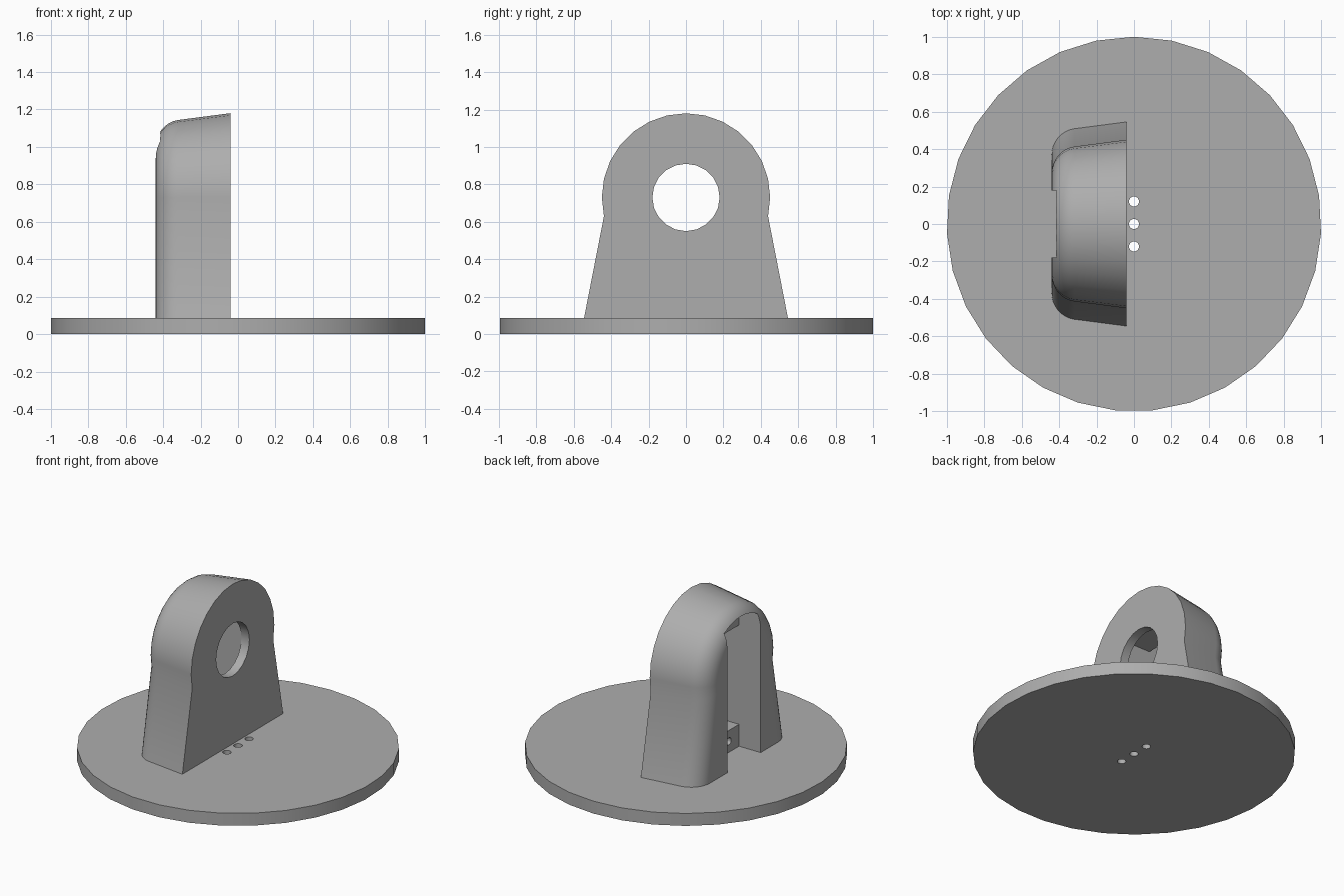
import bpy, bmesh, math
from mathutils import Vector

if "Cube" in bpy.data.objects:
    bpy.data.objects.remove(bpy.data.objects["Cube"])

grey = bpy.data.materials.new("plain grey")
grey.use_nodes = True
colour = (0.42, 0.42, 0.42, 1)
grey.diffuse_color = colour
grey.node_tree.nodes["Principled BSDF"].inputs["Base Color"].default_value = colour


def loft(name, rings):
    """Skin a list of equal-length closed rings and cap both ends."""
    bm = bmesh.new()
    loops = [[bm.verts.new(p) for p in ring] for ring in rings]
    n = len(loops[0])
    for a, b in zip(loops, loops[1:]):
        for i in range(n):
            j = (i + 1) % n
            bm.faces.new((a[i], a[j], b[j], b[i]))
    bm.faces.new(loops[0])
    bm.faces.new(loops[-1])
    bmesh.ops.recalc_face_normals(bm, faces=bm.faces)
    mesh = bpy.data.meshes.new(name)
    bm.to_mesh(mesh)
    bm.free()
    mesh.materials.append(grey)
    obj = bpy.data.objects.new(name, mesh)
    bpy.context.scene.collection.objects.link(obj)
    return obj


def circle(u, v, r, n):
    return [(u + r * math.sin(2 * math.pi * i / n),
             v + r * math.cos(2 * math.pi * i / n)) for i in range(n)]


def prism_x(name, profile, x0, x1):
    return loft(name, [[(x, y, z) for y, z in profile] for x in (x0, x1)])


def prism_z(name, profile, z0, z1):
    return loft(name, [[(x, y, z) for x, y in profile] for z in (z0, z1)])


def carve(obj, cutters):
    """Subtract the cutters, keep the result as plain mesh, then shade it."""
    for c in cutters:
        c.hide_render = True
        mod = obj.modifiers.new(c.name, 'BOOLEAN')
        mod.operation, mod.solver, mod.object = 'DIFFERENCE', 'EXACT', c
    deps = bpy.context.evaluated_depsgraph_get()
    mesh = bpy.data.meshes.new_from_object(obj.evaluated_get(deps))
    obj.modifiers.clear()
    obj.data = mesh
    for c in cutters:
        bpy.data.objects.remove(c)
    bpy.ops.object.select_all(action='DESELECT')
    obj.select_set(True)
    bpy.context.view_layer.objects.active = obj
    bpy.ops.object.shade_smooth_by_angle(angle=math.radians(30))


BASE_TOP, AXIS = 0.085, 0.73

# Round base plate with three small wire holes
base = prism_z("base_plate", circle(0, 0, 1, 31), 0, BASE_TOP)
carve(base, [prism_z("wire_hole", circle(0, y, 0.027, 16), -0.1, 0.2)
             for y in (-0.12, 0, 0.12)])


# Arched housing, narrowing towards a rounded back edge
def arch(x, inset):
    r, foot = 0.45 - inset, 0.55 - inset
    top = [(x, r * math.cos(math.pi * i / 14), AXIS + r * math.sin(math.pi * i / 14))
           for i in range(-1, 16)]
    return [(x, foot, 0.06)] + top + [(x, -foot, 0.06)]


rings = [arch(-0.04, 0)]
for i in range(9):
    t = math.radians(8 + 82 * i / 8)
    rings.append(arch(-0.30 - 0.14 * math.sin(t), 0.035 + 0.145 * (1 - math.cos(t))))
housing = loft("arched_housing", rings)

# Open back slot with an arched roof, inner pocket and round window
W = 0.18
span = math.asin(W / 0.35)
roof = [(0.35 * math.sin(a), AXIS + 0.35 * math.cos(a))
        for a in [span * (1 - i / 4) for i in range(9)]]
slot = prism_x("slot_cutter", [(W, 0)] + roof + [(-W, 0)], -0.6, -0.276)
pocket = prism_x("pocket_cutter", [(W, 0.235), (W, 0.915), (-W, 0.915), (-W, 0.235)],
                 -0.3, -0.10)
window = prism_x("window_cutter", circle(0, AXIS, W, 20), -0.2, 0.1)
# Screw holes in the cross block at the foot of the pocket
screws = [prism_x("screw_cutter", circle(y, 0.16, 0.025, 12), -0.35, -0.15)
          for y in (-0.07, 0.07)]
carve(housing, [slot, pocket, window] + screws)
